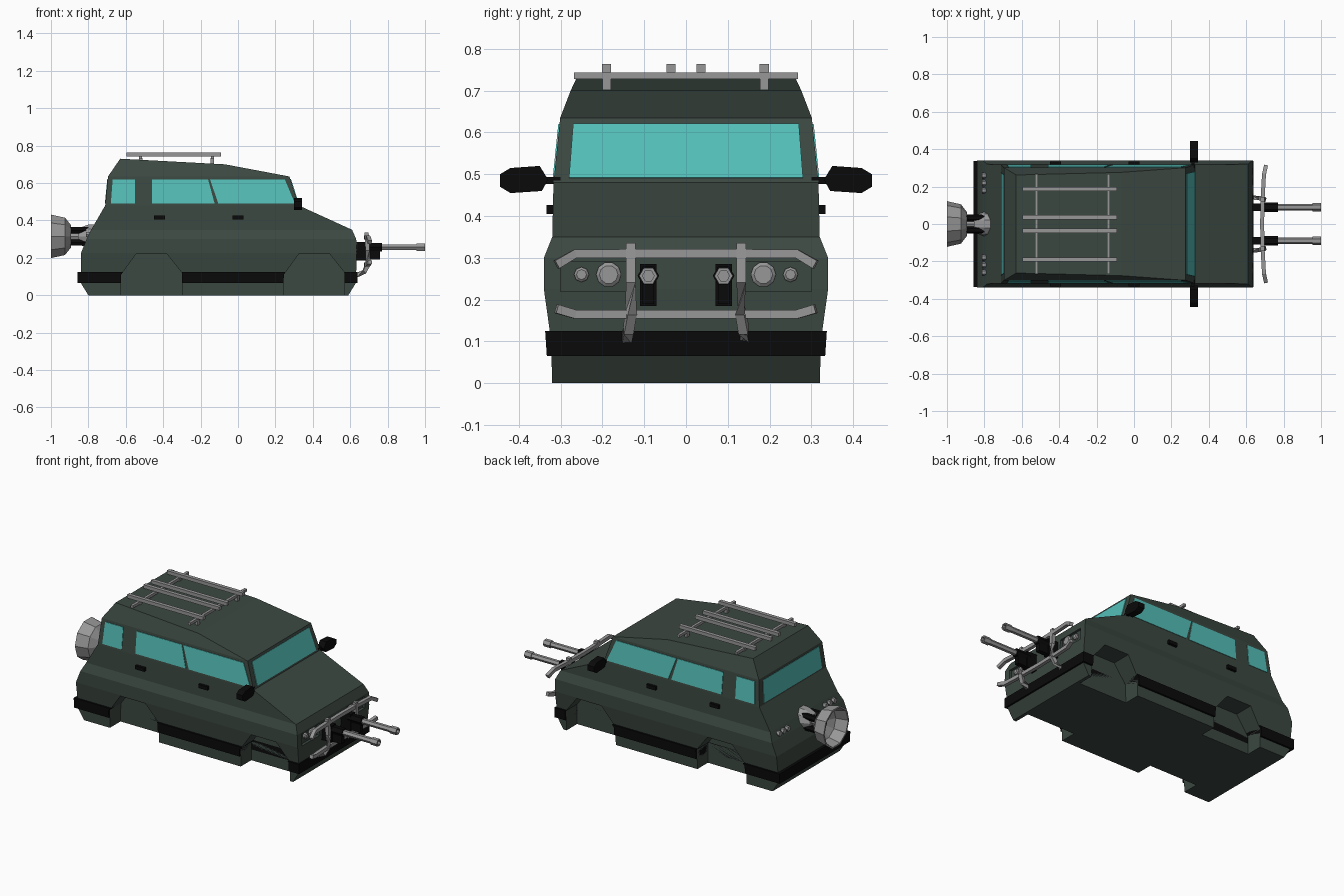
import bpy, bmesh, math
from mathutils import Vector

if "Cube" in bpy.data.objects:
    bpy.data.objects.remove(bpy.data.objects["Cube"])


def material(name, col):
    m = bpy.data.materials.new(name)
    m.diffuse_color = (*col, 1)
    m.use_nodes = True
    m.node_tree.nodes["Principled BSDF"].inputs["Base Color"].default_value = m.diffuse_color
    return m


GREEN = material("dark_green_paint", (0.045, 0.065, 0.054))
GLASS = material("teal_glass", (0.09, 0.52, 0.48))
GREY = material("grey_metal", (0.31, 0.31, 0.31))
BLACK = material("black_trim", (0.003, 0.003, 0.003))


def loft(name, rings, mat, caps=True):
    """Skin a list of equal-length rings into one object."""
    bm = bmesh.new()
    vs = [[bm.verts.new(p) for p in r] for r in rings]
    n = len(vs[0])
    for a, b in zip(vs, vs[1:]):
        for i in range(n):
            j = (i + 1) % n
            bm.faces.new((a[i], a[j], b[j], b[i]))
    if caps:
        bm.faces.new(vs[0])
        bm.faces.new(vs[-1])
    bmesh.ops.recalc_face_normals(bm, faces=bm.faces)
    me = bpy.data.meshes.new(name)
    bm.to_mesh(me)
    bm.free()
    me.materials.append(mat)
    ob = bpy.data.objects.new(name, me)
    bpy.context.collection.objects.link(ob)
    return ob


def prism(name, pts, off, mat):
    pts = [Vector(p) for p in pts]
    return loft(name, [pts, [p + Vector(off) for p in pts]], mat)


def box(name, x, y, z, mat):
    return prism(name, [(x[0], y[0], z[0]), (x[1], y[0], z[0]), (x[1], y[1], z[0]), (x[0], y[1], z[0])],
                 (0, 0, z[1] - z[0]), mat)


def lathe_x(name, prof, y, z, n, mat, caps=True):
    """Spin (x, radius) points about a lengthwise axis."""
    rings = [[(x, y + r * math.cos(2 * math.pi * i / n), z + r * math.sin(2 * math.pi * i / n))
              for i in range(n)] for x, r in prof]
    return loft(name, rings, mat, caps)


def bar(name, path, r, mat, n=4):
    """Square or round bar along a path."""
    path = [Vector(p) for p in path]
    rings = []
    for i, p in enumerate(path):
        t = path[min(i + 1, len(path) - 1)] - path[max(i - 1, 0)]
        q = t.to_track_quat('Z', 'X' if abs(t.normalized().x) < 0.9 else 'Y')
        rings.append([p + q @ Vector((r * math.cos(math.pi * (2 * k + 1) / n),
                                      r * math.sin(math.pi * (2 * k + 1) / n), 0)) for k in range(n)])
    return loft(name, rings, mat)


def ring(z, x0, x1, w):
    return [(x0, -w, z), (x1, -w, z), (x1, w, z), (x0, w, z)]


# body shell, stacked outlines from sill to roof
levels = [(0, -.80, .59, .32), (.065, -.84, .63, .322), (.125, -.84, .632, .326), (.225, -.84, .635, .34),
          (.30, -.81, .632, .34), (.35, -.785, .61, .32), (.48, -.71, .325, .317), (.635, -.695, .275, .301)]
rings = [ring(*l) for l in levels]
rings.append([(-.63, -.262, .73), (-.07, -.276, .70), (-.07, .276, .70), (-.63, .262, .73)])
body = loft("body_shell", rings, GREEN)

# bumpers and sill trim, one band later split by the wheel arches
trim = loft("bumper_and_sill_trim", [ring(.065, -.857, .64, .333), ring(.125, -.857, .64, .337)], BLACK)

# wheel arch and lamp recess cutters
arch = [(-.17, -.1), (-.165, .11), (-.085, .22), (.08, .22), (.16, .12), (.16, -.1)]
arches, recesses = [], []
for s in (1, -1):
    for cx in (-.46, .41):
        arches.append(prism("arch_cutter", [(cx + x, s * .22, z) for x, z in arch], (0, s * .3, 0), GREEN))
    recesses.append(box("lamp_cutter", (.618, .7), sorted((s * .13, s * .30)), (.22, .29), GREEN))


def cut(ob, cutters):
    for c in cutters:
        m = ob.modifiers.new("cut", 'BOOLEAN')
        m.operation, m.solver, m.object = 'DIFFERENCE', 'EXACT', c
    dg = bpy.context.evaluated_depsgraph_get()
    me = bpy.data.meshes.new_from_object(ob.evaluated_get(dg))
    ob.modifiers.clear()
    ob.data = me


cut(body, arches + recesses)
cut(trim, arches)
for c in arches + recesses:
    bpy.data.objects.remove(c)


# side windows lie on the leaning cabin wall
def wall(x, z, s):
    return (x, s * (.315 - .016 * (z - .48) / .155), z)


panes = [(-.68, -.55, -.55, -.67), (-.46, -.125, -.16, -.46), (-.105, .305, .25, -.15)]
zs = (.49, .49, .62, .62)
for s in (1, -1):
    for p in panes:
        prism("side_window", [wall(x, z, s) for x, z in zip(p, zs)], (0, s * .005, 0), GLASS)

# windscreen and rear window
prism("windscreen", [(.32, -.28, .49), (.32, .28, .49), (.278, .27, .62), (.278, -.27, .62)], (.005, 0, .002), GLASS)
prism("rear_window", [(-.707, -.275, .49), (-.707, .275, .49), (-.694, .265, .62), (-.694, -.265, .62)],
      (-.005, 0, 0), GLASS)

for s in (1, -1):
    # lamps
    lathe_x("headlight", [(.61, .03), (.632, .03), (.638, .022)], s * .185, .26, 10, GREY)
    lathe_x("side_lamp", [(.61, .018), (.63, .018), (.635, .012)], s * .25, .26, 8, GREY)
    for y in (.18, .22, .26):
        lathe_x("tail_lamp", [(-.79, .016), (-.812, .016)], s * y, .325, 6, GREY)
    # door mirrors
    mir = [(.33, .487), (.35, .52), (.42, .515), (.445, .50), (.445, .47), (.42, .455), (.345, .46)]
    prism("door_mirror", [(.30, s * y, z) for y, z in mir], (.042, 0, 0), BLACK)
    bar("mirror_arm", [(.315, s * .30, .485), (.315, s * .345, .485)], .012, BLACK)
    # door handles
    for x in (-.42, 0):
        box("door_handle", (x - .03, x + .03), sorted((s * .31, s * .334)), (.405, .427), BLACK)
    # nose guns
    box("gun_mount", (.62, .70), (s * .09 - .02, s * .09 + .02), (.185, .285), BLACK)
    lathe_x("gun_receiver", [(.68, .026), (.77, .026)], s * .09, .257, 6, BLACK)
    box("gun_magazine", (.69, .76), (s * .09 - .014, s * .09 + .014), (.19, .25), BLACK)
    lathe_x("gun_barrel", [(.75, .017), (.955, .017), (.955, .022), (1.0, .022), (1.0, .014), (.97, .014)],
            s * .09, .257, 6, GREY)
    # bull bar uprights curving back under the bumper
    bar("bull_bar_upright", [(.687, s * .132, .335), (.693, s * .132, .24), (.695, s * .132, .165),
                             (.675, s * .138, .125), (.63, s * .142, .105)], .016, GREY)

# bull bar cross bars with bent tips
for name, z, tip in (("bull_bar_upper", .31, .284), ("bull_bar_lower", .165, .178)):
    half = [(.685, .0, z), (.688, .14, z), (.695, .265, z), (.705, .31, tip)]
    path = [(x, -y, zz) for x, y, zz in reversed(half[1:])] + half
    bar(name, path, .015, GREY)

# roof rack
for x in (-.52, -.137):
    box("rack_cross_bar", (x - .008, x + .008), (-.268, .268), (.728, .744), GREY)
    for y in (-.19, .187):
        box("rack_post", (x - .009, x + .009), (y - .01, y + .01), (.69, .735), GREY)
for y in (-.19, -.036, .036, .187):
    box("rack_long_bar", (-.597, -.092), (y - .011, y + .011), (.743, .764), GREY)

# rear thruster: base, core, struts and hollow nozzle
lathe_x("thruster_base", [(-.76, .068), (-.80, .066), (-.855, .045)], 0, .315, 10, GREY)
lathe_x("thruster_core", [(-.80, .028), (-.92, .028)], 0, .315, 8, GREY)
for k in range(4):
    a = math.pi * (k + .5) / 2
    y, z = .046 * math.cos(a), .315 + .046 * math.sin(a)
    lathe_x("thruster_strut", [(-.80, .019), (-.90, .019)], y, z, 6, BLACK)
lathe_x("thruster_nozzle", [(-.90, .03), (-.892, .062), (-.925, .105), (-1.0, .122), (-1.0, .112),
                            (-.93, .095), (-.905, .05)], 0, .315, 10, GREY)
